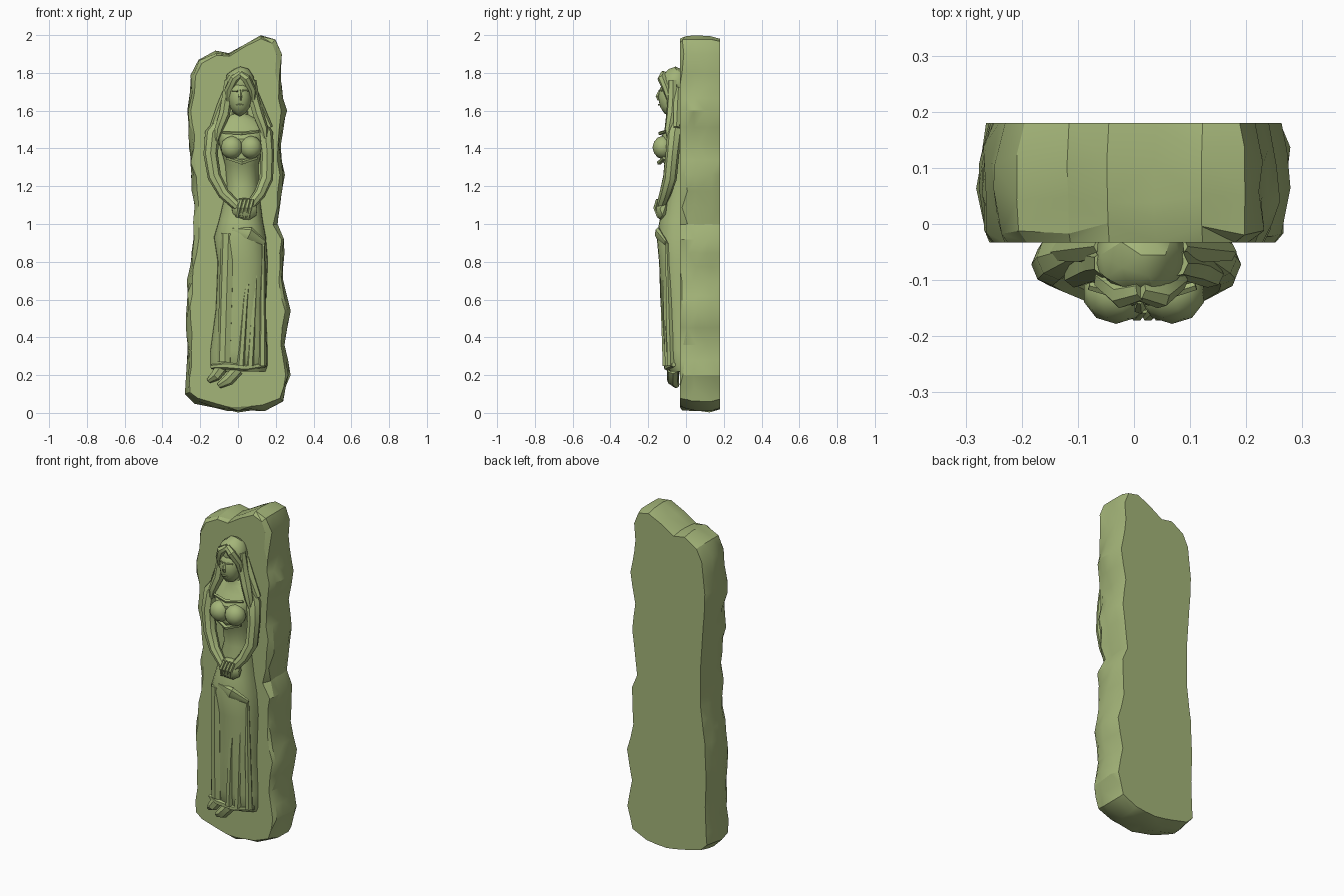
import bpy, bmesh, math, random
from mathutils import Vector

random.seed(4)
if "Cube" in bpy.data.objects:
    bpy.data.objects.remove(bpy.data.objects["Cube"], do_unlink=True)

# One stone colour for everything
GREEN = (0.37, 0.46, 0.19, 1)
stone = bpy.data.materials.new("moss green stone")
stone.use_nodes = True
stone.diffuse_color = GREEN
stone.node_tree.nodes["Principled BSDF"].inputs["Base Color"].default_value = GREEN


def finish(bm, name, angle=28):
    bmesh.ops.recalc_face_normals(bm, faces=bm.faces)
    mesh = bpy.data.meshes.new(name)
    bm.to_mesh(mesh)
    bm.free()
    mesh.materials.append(stone)
    ob = bpy.data.objects.new(name, mesh)
    bpy.context.collection.objects.link(ob)
    bpy.ops.object.select_all(action='DESELECT')
    ob.select_set(True)
    bpy.context.view_layer.objects.active = ob
    bpy.ops.object.shade_smooth_by_angle(angle=math.radians(angle))
    return ob


def skin(name, rings, angle=28, split=False):
    """Bridge a list of closed rings and cap both ends."""
    bm = bmesh.new()
    loops = [[bm.verts.new(p) for p in ring] for ring in rings]
    n = len(loops[0])
    sides = []
    for a, b in zip(loops, loops[1:]):
        for i in range(n):
            j = (i + 1) % n
            sides.append(bm.faces.new((a[i], a[j], b[j], b[i])))
    bm.faces.new(loops[0])
    bm.faces.new(loops[-1])
    if split:
        bmesh.ops.triangulate(bm, faces=sides)
    return finish(bm, name, angle)


def relief(name, sections, n=12):
    """Half-round loft up z; each section is z, centre x, half width, depth."""
    rings = []
    for z, cx, w, d in sections:
        ring = []
        for i in range(n + 1):
            a = math.pi * i / n
            ring.append((cx + w * math.cos(a), -d * math.sin(a) ** 0.7, z))
        rings.append(ring)
    return skin(name, rings)


def tube(name, points, radii, sides=7, flat=1.0):
    pts = [Vector(p) for p in points]
    rings = []
    for i, p in enumerate(pts):
        t = (pts[min(i + 1, len(pts) - 1)] - pts[max(i - 1, 0)]).normalized()
        u = t.cross(Vector((0, 1, 0))).normalized()
        v = u.cross(t)
        ring = []
        for k in range(sides):
            a = math.tau * k / sides
            ring.append(p + radii[i] * (u * math.cos(a) + v * math.sin(a) * flat))
        rings.append(ring)
    return skin(name, rings, 35)


def blob(name, centre, size, rough=0.0, detail=2):
    bm = bmesh.new()
    bmesh.ops.create_icosphere(bm, subdivisions=detail, radius=1)
    for v in bm.verts:
        k = 1 + random.uniform(-rough, rough)
        v.co = Vector(c + s * q * k for c, s, q in zip(centre, size, v.co))
    return finish(bm, name)


# Rough slab: outline in x and z, counted round from the lower left
OUTLINE = [(-.23, .05), (-.28, .1), (-.27, .33), (-.28, .5), (-.27, .7), (-.24, .92),
           (-.24, 1.1), (-.26, 1.4), (-.27, 1.6), (-.25, 1.79), (-.21, 1.87), (-.12, 1.92),
           (-.05, 1.91), (.03, 1.96), (.12, 2), (.2, 1.98), (.235, 1.9), (.225, 1.8),
           (.26, 1.6), (.23, 1.42), (.25, 1.26), (.215, 1), (.25, .92), (.24, .7), (.28, .54),
           (.25, .36), (.28, .2), (.24, .06), (.14, .01), (0, 0), (-.12, .02)]
dense = []
for p, q in zip(OUTLINE, OUTLINE[1:] + OUTLINE[:1]):
    p, q = Vector(p), Vector(q)
    steps = max(1, round((q - p).length / 0.08))
    dense += [p.lerp(q, k / steps) for k in range(steps)]
rings = []
for y, inset, chip in ((.18, .018, .004), (.12, .003, .008), (.05, .002, .012),
                       (-.005, .006, .012), (-.033, .022, .012)):
    ring = []
    for i, p in enumerate(dense):
        t = (dense[(i + 1) % len(dense)] - dense[i - 1]).normalized()
        inward = Vector((t.y, -t.x))
        q = p + inward * (inset + random.uniform(-chip * .3, chip))
        dy = random.uniform(-.018, .018) if -.02 < y < .15 else 0
        ring.append((q.x, y + dy, max(0, q.y)))
    rings.append(ring)
skin("stone_slab", rings, 24, split=True)

# Gown and torso in one loft
relief("gown_body", [
    (.22, .01, .14, .085), (.25, .005, .155, .105), (.33, .005, .155, .115),
    (.55, .015, .135, .13), (.8, .025, .135, .143), (.93, .01, .14, .155),
    (1.02, .015, .118, .14), (1.2, .025, .085, .1), (1.31, .02, .09, .11),
    (1.35, .02, .1, .135), (1.45, .015, .125, .14), (1.51, .01, .15, .1),
    (1.55, .01, .1, .08), (1.58, .01, .045, .075), (1.66, .01, .04, .08)])

# Bust, neckline and band below
for side, label in ((-1, "right"), (1, "left")):
    blob(label + "_bust", (.018 + side * .05, -.122, 1.405), (.06, .056, .062))
tube("neckline", [(-.08, -.11, 1.485), (.02, -.138, 1.48), (.11, -.11, 1.49)],
     [.008, .01, .008], 5)
tube("bust_band", [(-.06, -.115, 1.35), (.02, -.142, 1.325), (.1, -.115, 1.35)],
     [.01, .013, .01], 5)

# Arms and folded hands
tube("right_arm", [(-.1, -.045, 1.54), (-.135, -.06, 1.48), (-.145, -.072, 1.37),
                   (-.125, -.085, 1.25), (-.075, -.11, 1.16), (0, -.135, 1.09)],
     [.025, .04, .038, .036, .031, .024], 8)
tube("left_arm", [(.12, -.045, 1.54), (.145, -.06, 1.48), (.155, -.072, 1.37),
                  (.15, -.085, 1.24), (.115, -.11, 1.16), (.06, -.135, 1.09)],
     [.025, .04, .036, .036, .031, .024], 8)
blob("folded_hands", (.035, -.125, 1.08), (.07, .04, .062), .06)
for k in range(4):
    x = .005 + k * .02
    tube(f"finger_{k + 1}", [(x + .012, -.15, 1.13), (x, -.162, 1.085), (x - .01, -.145, 1.035)],
         [.01, .012, .008], 6)

# Hip drape and hanging gown folds
tube("hip_drape", [(-.03, -.138, .97), (.06, -.148, .95), (.14, -.105, .9)],
     [.012, .035, .015], 7, .5)
for k, (top, mid, low) in enumerate([(.075, .04, .015), (.105, .085, .065), (.135, .13, .13)]):
    tube(f"gown_fold_{k + 1}", [(top, -.125 + k * .012, .9), (mid, -.12 + k * .014, .6),
                                (low, -.105 + k * .012, .25)], [.008, .017, .021], 6)
tube("right_leg_form", [(-.05, -.115, .95), (-.06, -.105, .62), (-.07, -.085, .27)],
     [.04, .04, .04], 8, .8)
tube("gown_hem", [(-.14, -.06, .245), (-.06, -.1, .25), (.04, -.098, .24), (.15, -.065, .255)],
     [.012, .02, .018, .012], 6)

# Feet below the hem
tube("right_foot", [(-.08, -.06, .25), (-.12, -.065, .195), (-.155, -.05, .17)],
     [.035, .03, .014], 7)
tube("left_foot", [(0, -.07, .23), (-.05, -.07, .175), (-.1, -.05, .145)],
     [.032, .032, .016], 7)

# Head: face, features and hair
blob("face", (.01, -.082, 1.67), (.062, .066, .1))
tube("nose", [(.01, -.138, 1.71), (.01, -.15, 1.675), (.01, -.143, 1.655)],
     [.005, .011, .008], 5)
tube("mouth", [(-.01, -.139, 1.629), (.01, -.143, 1.631), (.03, -.139, 1.629)],
     [.003, .006, .003], 5)
blob("hair_cap", (.012, -.055, 1.745), (.082, .075, .088), .05)
for side, label, drop in ((-1, "right", 0), (1, "left", .01)):
    def at(x, y, z):
        return (.012 + side * x, y, z)
    tube(label + "_brow", [at(.012, -.141, 1.705), at(.042, -.127, 1.705)], [.006, .004], 5)
    tube(label + "_fringe", [at(-.002, -.118, 1.795), at(.032, -.127, 1.77),
                             at(.063, -.1, 1.71), at(.066, -.085, 1.65)],
         [.018, .024, .022, .014], 7)
    tube(label + "_hair_lock", [at(.06, -.07, 1.76), at(.072, -.07, 1.66),
                                at(.085 + drop, -.075, 1.58), at(.115 + drop, -.09, 1.5),
                                at(.125 + drop, -.09, 1.44)],
         [.025, .03, .03, .024, .008], 7)
    tube(label + "_back_lock", [at(.065, -.04, 1.72), at(.1, -.045, 1.62),
                                at(.145 + drop, -.05, 1.51)], [.02, .026, .018], 6)
